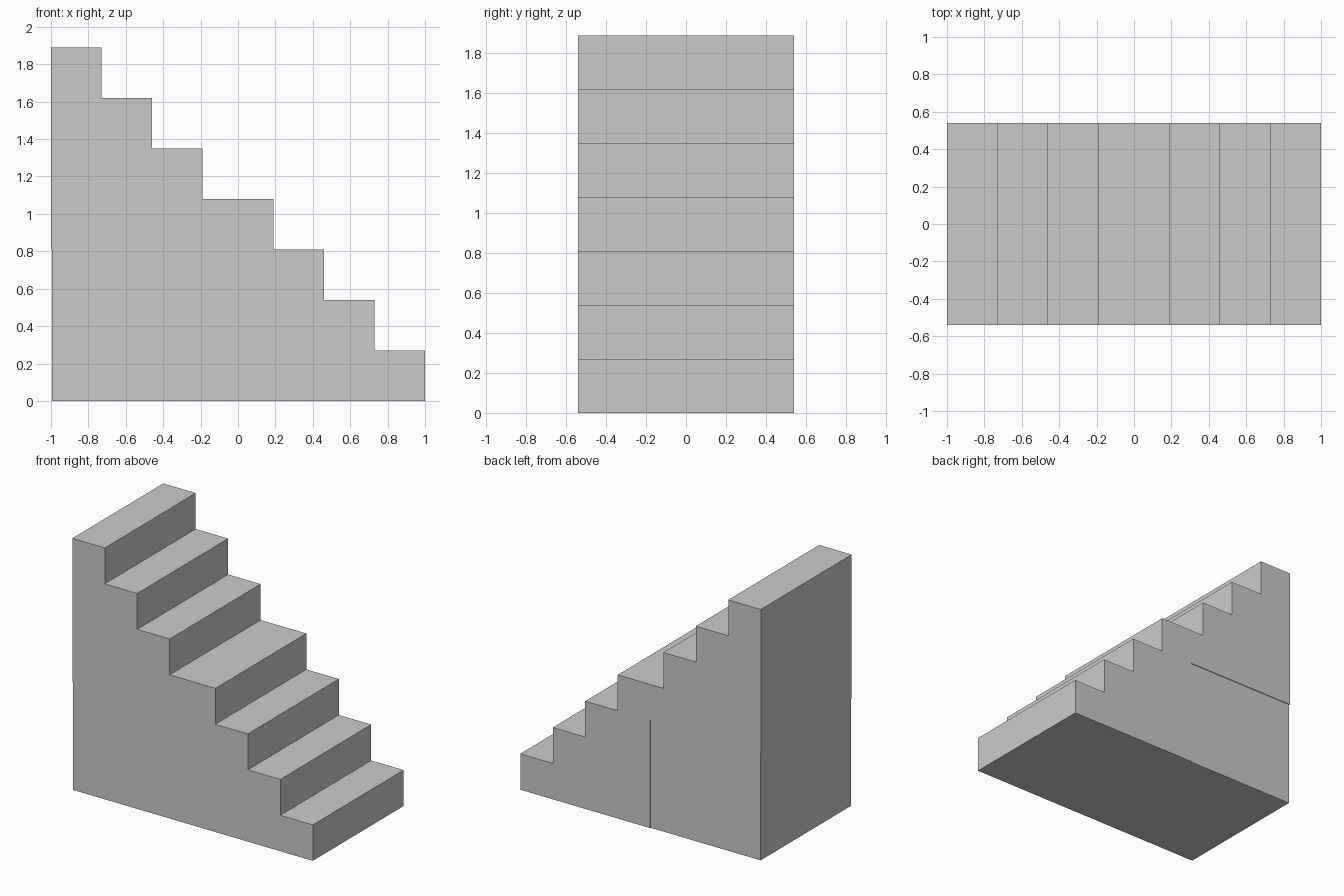
import bpy
import bmesh

if "Cube" in bpy.data.objects:
    bpy.data.objects.remove(bpy.data.objects["Cube"])

STEP = 0.27          # rise and tread depth
HALF_W = 0.54        # half the stair width
SEAM = -0.08         # where the two flights meet


def extrude_profile(name, profile, y0, y1):
    """Closed solid from an x-z outline, extruded along y."""
    bm = bmesh.new()
    face = bm.faces.new([bm.verts.new((x, y0, z)) for x, z in profile])
    ext = bmesh.ops.extrude_face_region(bm, geom=[face])
    verts = [g for g in ext["geom"] if isinstance(g, bmesh.types.BMVert)]
    bmesh.ops.translate(bm, verts=verts, vec=(0, y1 - y0, 0))
    bmesh.ops.recalc_face_normals(bm, faces=bm.faces)
    mesh = bpy.data.meshes.new(name)
    bm.to_mesh(mesh)
    bm.free()
    obj = bpy.data.objects.new(name, mesh)
    bpy.context.collection.objects.link(obj)
    return obj


def flight(name, base_z, edges):
    """Stairs climbing towards -x; edges lists each riser x, then the back x."""
    profile = [(edges[0], base_z)]
    for i in range(len(edges) - 1):
        z = base_z + (i + 1) * STEP
        profile += [(edges[i], z), (edges[i + 1], z)]
    profile.append((edges[-1], base_z))
    return extrude_profile(name, profile, -HALF_W, HALF_W)


# Lower flight: four steps, the last one forming part of the landing
flight("lower_flight", 0, [1 - i * STEP for i in range(4)] + [SEAM])

# Upper flight: rest of the landing, then three full steps
flight("upper_flight", 3 * STEP,
       [SEAM] + [-1 + i * STEP for i in range(3, -1, -1)])

# Support block under the upper flight, set in slightly at left and back
extrude_profile("support_block",
                [(-0.995, 0), (SEAM, 0), (SEAM, 3 * STEP), (-0.995, 3 * STEP)],
                -HALF_W, HALF_W - 0.006)
